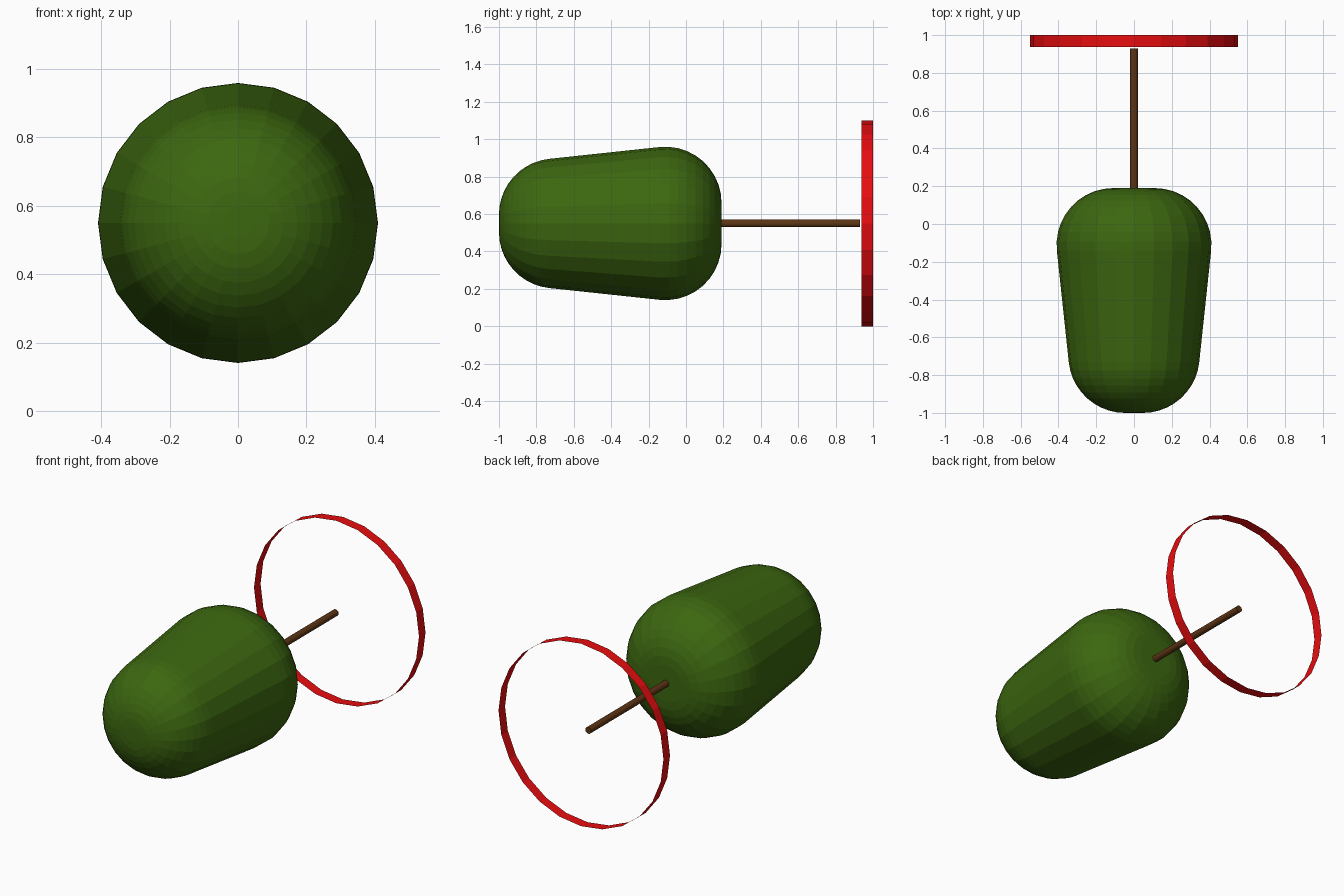
import bpy
import bmesh
from math import radians, sin, cos, pi
from mathutils import Vector

cube = bpy.data.objects.get("Cube")
if cube:
    bpy.data.objects.remove(cube, do_unlink=True)

AXIS_Z = 0.55


def material(name, rgb):
    mat = bpy.data.materials.new(name)
    mat.use_nodes = True
    mat.diffuse_color = (*rgb, 1)
    node = next(n for n in mat.node_tree.nodes if n.type == 'BSDF_PRINCIPLED')
    node.inputs["Base Color"].default_value = (*rgb, 1)
    return mat


def lathe(name, profile, sides, mat):
    """Turn (y, radius) points around the lengthwise axis."""
    bm = bmesh.new()
    verts = [bm.verts.new((0, y, r)) for y, r in profile]
    edges = [bm.edges.new(pair) for pair in zip(verts, verts[1:])]
    bmesh.ops.spin(bm, geom=verts + edges, cent=(0, 0, 0), axis=(0, 1, 0),
                   angle=2 * pi, steps=sides, use_duplicate=False)
    bmesh.ops.remove_doubles(bm, verts=bm.verts, dist=0.0001)
    bmesh.ops.recalc_face_normals(bm, faces=bm.faces)
    # An open band should face away from the axis
    bm.faces.ensure_lookup_table()
    face = bm.faces[len(profile) // 2 - 1]
    centre = face.calc_center_median()
    if face.normal.dot(Vector((centre.x, 0, centre.z))) < 0:
        bmesh.ops.reverse_faces(bm, faces=bm.faces)
    mesh = bpy.data.meshes.new(name)
    bm.to_mesh(mesh)
    bm.free()
    mesh.materials.append(mat)
    obj = bpy.data.objects.new(name, mesh)
    obj.location.z = AXIS_Z
    bpy.context.collection.objects.link(obj)
    return obj


def fillet(y, r, radius, start, end, steps):
    """Arc points; angle 0 points outward, positive towards the back."""
    angles = [radians(start + (end - start) * i / steps) for i in range(steps + 1)]
    return [(y + radius * sin(a), r + radius * cos(a)) for a in angles]


green = material("green", (0.045, 0.135, 0.005))
brown = material("brown", (0.11, 0.036, 0.007))
red = material("red", (0.8, 0.004, 0.005))

# Tapered body with rounded ends
TAPER = -6.1
body_profile = ([(-1, 0)]
                + fillet(-0.7, 0.047, 0.3, -90, TAPER, 10)
                + fillet(-0.11, 0.11, 0.3, TAPER, 90, 10)
                + [(0.19, 0)])
lathe("body", body_profile, 24, green)

# Thin rod running back from the body
lathe("rod", [(0.18, 0), (0.18, 0.02), (0.93, 0.02), (0.93, 0)], 12, brown)

# Flat open band behind the rod
lathe("hoop", [(0.938, 0.55), (1, 0.55)], 24, red)
